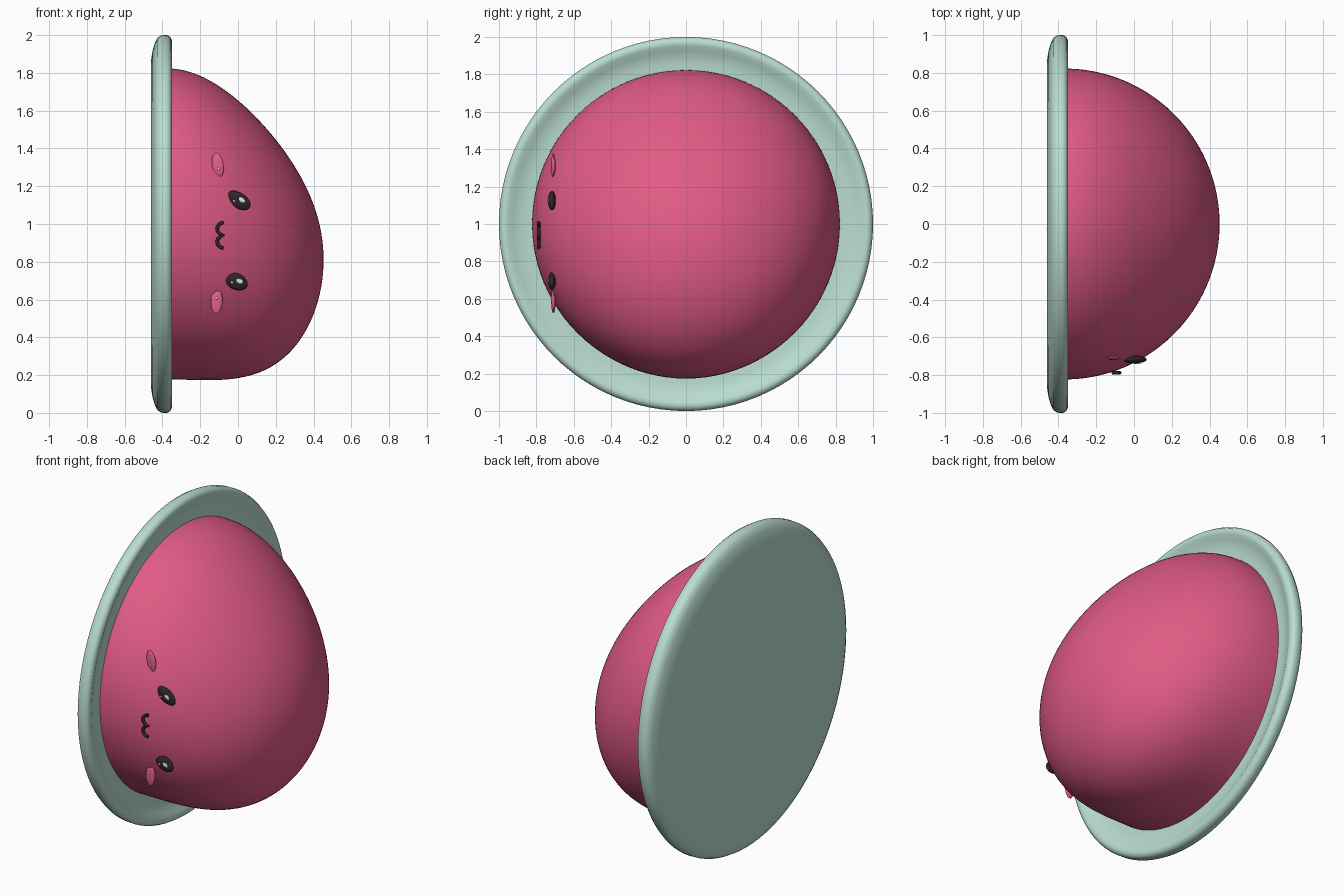
import bpy
import bmesh
from math import sin, cos, pi, radians, sqrt
from mathutils import Vector

cube = bpy.data.objects.get("Cube")
if cube:
    bpy.data.objects.remove(cube, do_unlink=True)


def material(name, rgb):
    mat = bpy.data.materials.new(name)
    mat.use_nodes = True
    mat.diffuse_color = (*rgb, 1)
    mat.node_tree.nodes["Principled BSDF"].inputs["Base Color"].default_value = (*rgb, 1)
    return mat


PINK = material("rose pink", (0.75, 0.105, 0.235))
MINT = material("pale mint", (0.49, 0.72, 0.64))
DARK = material("dark plum", (0.03, 0.016, 0.024))
BLUSH = material("blush pink", (0.80, 0.12, 0.26))
WHITE = material("soft white", (0.75, 0.85, 0.85))


def smooth(obj, mat, angle=40):
    obj.data.materials.append(mat)
    bpy.ops.object.select_all(action="DESELECT")
    obj.select_set(True)
    bpy.context.view_layer.objects.active = obj
    bpy.ops.object.shade_smooth_by_angle(angle=radians(angle))


def lathe(name, profile, mat, sag=lambda x: 0.0, sides=96):
    """Revolve (x, radius) points about the x axis at z = 1, lowering each ring by sag(x)."""
    bm = bmesh.new()
    rings = []
    for x, r in profile:
        rings.append([bm.verts.new((x, r * cos(2 * pi * i / sides),
                                    1 - sag(x) + r * sin(2 * pi * i / sides)))
                      for i in range(sides)])
    for a, b in zip(rings, rings[1:]):
        for i in range(sides):
            j = (i + 1) % sides
            bm.faces.new((a[i], a[j], b[j], b[i]))
    bmesh.ops.remove_doubles(bm, verts=bm.verts, dist=1e-5)
    bmesh.ops.recalc_face_normals(bm, faces=bm.faces)
    mesh = bpy.data.meshes.new(name)
    bm.to_mesh(mesh)
    bm.free()
    obj = bpy.data.objects.new(name, mesh)
    bpy.context.collection.objects.link(obj)
    smooth(obj, mat)


def pebble(name, centre, radii, tilt, mat):
    """Flattened ball, tilted about the y axis."""
    bpy.ops.mesh.primitive_uv_sphere_add(segments=32, ring_count=16, location=centre,
                                         rotation=(0, radians(tilt), 0))
    obj = bpy.context.object
    obj.name = name
    obj.scale = radii
    smooth(obj, mat, 60)


# Upright plate with a rounded, raised rim
lathe("plate", [(-0.46, 0), (-0.46, 0.87), (-0.452, 0.92), (-0.44, 0.96), (-0.425, 0.988),
                (-0.405, 0.999), (-0.375, 1.0), (-0.358, 0.99), (-0.35, 0.972),
                (-0.354, 0.953), (-0.368, 0.925), (-0.379, 0.895), (-0.385, 0.86),
                (-0.386, 0.8), (-0.386, 0)], MINT)

# Drooping dome: a hemisphere whose tip sags smoothly downwards
BASE, R = -0.37, 0.823


def droop(x):
    u = max(0, min(1, (x - BASE) / R))
    return 0.19 * u * u * (3 - 2 * u)


steps = 48
dome = [(BASE - 0.03, 0), (BASE - 0.03, R)]
dome += [(BASE + R * sin(pi / 2 * k / steps), R * cos(pi / 2 * k / steps))
         for k in range(steps + 1)]
lathe("dome", dome, PINK, droop)

# Eyes with two highlights each
for side, x, z, a, b, tilt in (("left", 0.004, 1.125, 0.07, 0.041, 33),
                               ("right", -0.008, 0.695, 0.062, 0.043, 25)):
    pebble(side + "_eye", (x, -0.717, z), (a, 0.021, b), tilt, DARK)
    pebble(side + "_eye_highlight", (x + 0.016, -0.736, z + 0.002),
           (0.019, 0.004, 0.012), tilt, WHITE)
    pebble(side + "_eye_glint", (x - 0.024, -0.734, z - 0.004),
           (0.007, 0.004, 0.006), tilt, WHITE)

# Cheeks with a tiny glint
for side, x, z, tilt, gx, gz in (("left", -0.107, 1.312, -8, 0.004, -0.022),
                                 ("right", -0.113, 0.59, 2, 0.0, 0.018)):
    pebble(side + "_cheek", (x, -0.709, z), (0.031, 0.012, 0.066), tilt, BLUSH)
    pebble(side + "_cheek_glint", (x + gx, -0.72, z + gz), (0.007, 0.004, 0.007), 0, WHITE)

# Wavy mouth: two small arcs meeting in the middle
curve = bpy.data.curves.new("mouth", "CURVE")
curve.dimensions = "3D"
curve.bevel_depth = 0.0095
curve.bevel_resolution = 3
curve.use_fill_caps = True
count = 32
line = curve.splines.new("POLY")
line.points.add(count)
for k, p in enumerate(line.points):
    t = k / count
    p.co = (-0.076 - 0.034 * sqrt(abs(sin(2 * pi * t))), -0.788, 1.008 - 0.136 * t, 1)
mouth = bpy.data.objects.new("mouth", curve)
bpy.context.collection.objects.link(mouth)
curve.materials.append(DARK)
